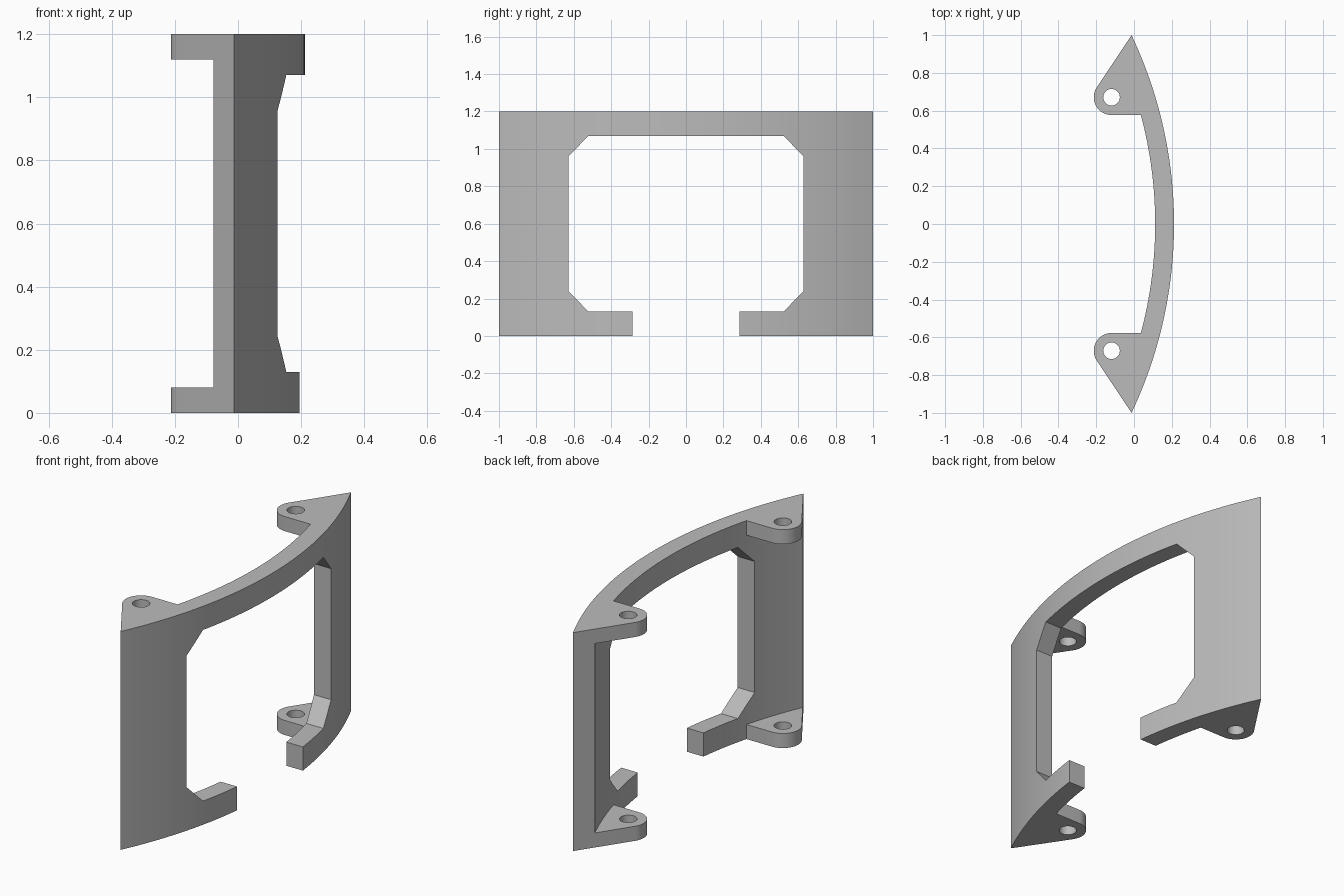
import bpy, bmesh, math
from mathutils import Vector

if "Cube" in bpy.data.objects:
    bpy.data.objects.remove(bpy.data.objects["Cube"])

HEIGHT, LUG_T = 1.2, 0.08
APEX, WALL = 0.212, 0.1            # outermost x and wall thickness
R_OUT = 2.335
CX = APEX - R_OUT                  # arc centre on the x axis
R_IN = R_OUT - WALL
LUG, LUG_R, HOLE_R = Vector((-0.119, 0.671)), 0.094, 0.044
LUG_EDGE = LUG.y - LUG_R


def wall_arc(radius, y0, y1, n):
    """Points on a wall arc between two y values."""
    a0, a1 = math.asin(y0 / radius), math.asin(y1 / radius)
    angles = [a0 + (a1 - a0) * i / n for i in range(n + 1)]
    return [(CX + radius * math.cos(a), radius * math.sin(a)) for a in angles]


def circle_arc(c, r, a0, a1, n):
    angles = [a0 + (a1 - a0) * i / n for i in range(n + 1)]
    return [(c[0] + r * math.cos(a), c[1] + r * math.sin(a)) for a in angles]


def prism(name, points, lo, hi, axis="z"):
    """Extrude a closed outline along z (xy outline) or x (yz outline)."""
    bm = bmesh.new()
    place = (lambda u, v: (u, v, lo)) if axis == "z" else (lambda u, v: (lo, u, v))
    face = bm.faces.new([bm.verts.new(place(u, v)) for u, v in points])
    out = bmesh.ops.extrude_face_region(bm, geom=[face])
    shift = Vector((0, 0, hi - lo) if axis == "z" else (hi - lo, 0, 0))
    moved = [g for g in out["geom"] if isinstance(g, bmesh.types.BMVert)]
    bmesh.ops.translate(bm, verts=moved, vec=shift)
    bmesh.ops.recalc_face_normals(bm, faces=bm.faces)
    mesh = bpy.data.meshes.new(name)
    bm.to_mesh(mesh)
    bm.free()
    obj = bpy.data.objects.new(name, mesh)
    bpy.context.collection.objects.link(obj)
    return obj


def mirror(points):
    return [(x, -y) for x, y in reversed(points)]


# Plan outline: curved wall with a rounded lug at each end
outer = wall_arc(R_OUT, -1, 1, 64)
to_tip = Vector(outer[-1]) - LUG
tangent = math.atan2(to_tip.y, to_tip.x) + math.acos(LUG_R / to_tip.length)
lug_round = circle_arc(LUG, LUG_R, tangent, 1.5 * math.pi, 20)
inner = wall_arc(R_IN, LUG_EDGE, -LUG_EDGE, 40)
frame = prism("curved_frame", outer + lug_round + inner + mirror(lug_round), 0, HEIGHT)

# Window with chamfered corners, open at the bottom
half = [(0.285, -0.1), (0.285, 0.13), (0.522, 0.13), (0.628, 0.24),
        (0.628, 0.96), (0.522, 1.07)]
window = half + [(-y, z) for y, z in reversed(half)]
cutters = [prism("window_cutter", window, -0.5, 0.5, "x")]

# Space between upper and lower lugs, and the screw holes
relief = wall_arc(R_IN, LUG_EDGE, 1.05, 26) + [(-0.5, 1.05), (-0.5, 0.5), (0, 0.5)]
hole = circle_arc(LUG, HOLE_R, 0, 2 * math.pi, 32)[:-1]
for side, flip in (("back", list), ("front", mirror)):
    cutters.append(prism(side + "_relief_cutter", flip(relief), LUG_T, HEIGHT - LUG_T))
    cutters.append(prism(side + "_hole_cutter", flip(hole), -0.1, HEIGHT + 0.1))

for cutter in cutters:
    cutter.hide_render = True
    mod = frame.modifiers.new(cutter.name, "BOOLEAN")
    mod.operation, mod.solver, mod.object = "DIFFERENCE", "EXACT", cutter

# Bake the cuts and drop the cutters
bpy.context.view_layer.update()
graph = bpy.context.evaluated_depsgraph_get()
baked = bpy.data.meshes.new_from_object(frame.evaluated_get(graph))
frame.modifiers.clear()
frame.data = baked
for cutter in cutters:
    bpy.data.objects.remove(cutter)

# Plain grey finish
grey = bpy.data.materials.new("plain_grey")
grey.use_nodes = True
colour = (0.5, 0.5, 0.5, 1)
grey.diffuse_color = colour
grey.node_tree.nodes["Principled BSDF"].inputs["Base Color"].default_value = colour
frame.data.materials.clear()
frame.data.materials.append(grey)

bpy.ops.object.select_all(action="DESELECT")
frame.select_set(True)
bpy.context.view_layer.objects.active = frame
bpy.ops.object.shade_smooth_by_angle(angle=math.radians(20))
